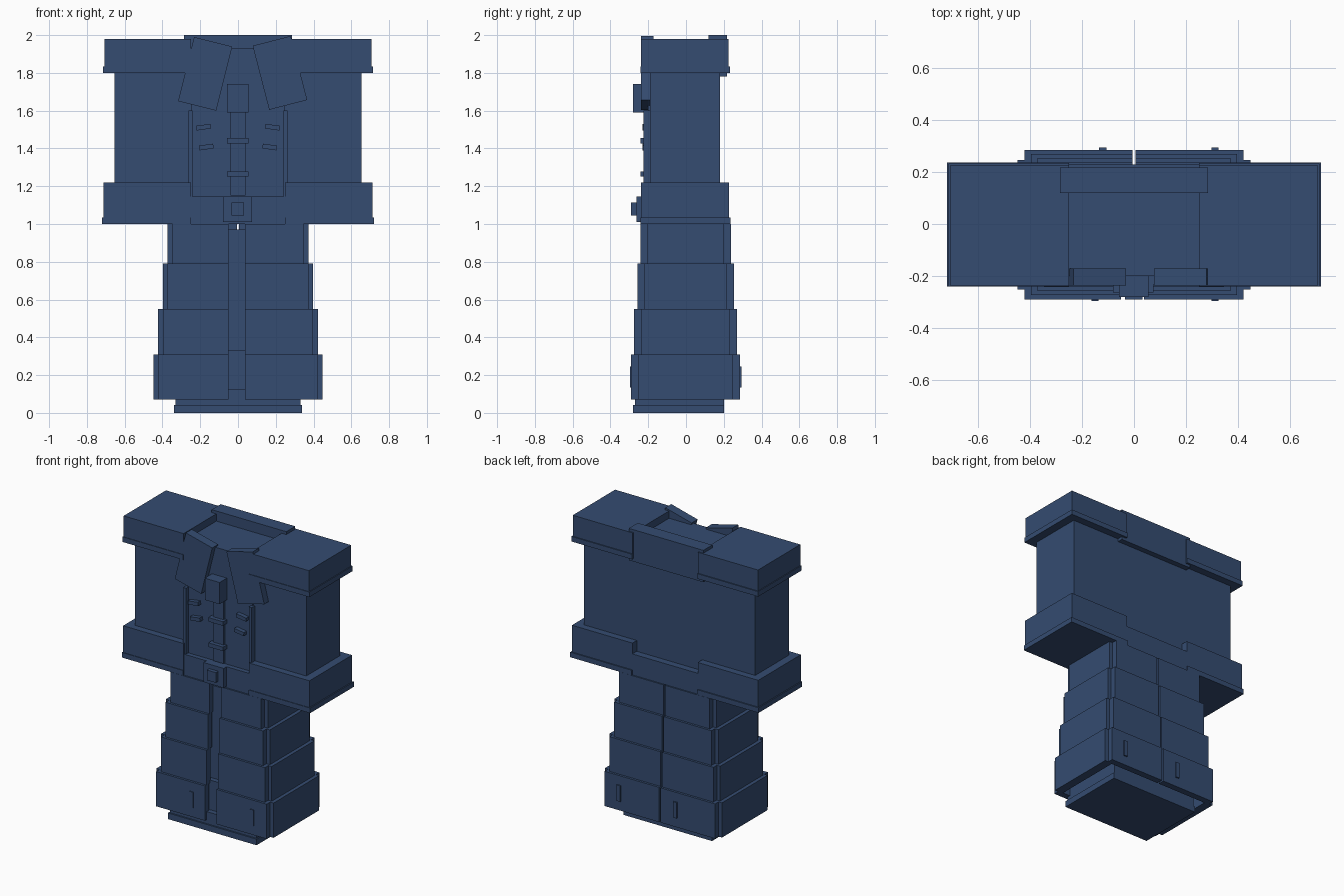
import bpy, math
from mathutils import Matrix, Vector
import bmesh

if "Cube" in bpy.data.objects:
    bpy.data.objects.remove(bpy.data.objects["Cube"], do_unlink=True)

navy = bpy.data.materials.new("navy_cloth")
COLOR = (0.035, 0.072, 0.165, 1)
navy.diffuse_color = COLOR
navy.use_nodes = True
bsdf = next(n for n in navy.node_tree.nodes if n.type == 'BSDF_PRINCIPLED')
bsdf.inputs["Base Color"].default_value = COLOR


def box(name, x, y, z, turn=0.0, lean=0.0):
    """Box from (min, max) ranges, turned about y and leaned about x at its centre."""
    ranges = [sorted(r) for r in (x, y, z)]
    size = [b - a for a, b in ranges]
    bm = bmesh.new()
    bmesh.ops.create_cube(bm, size=1, matrix=Matrix.Diagonal((*size, 1)))
    mesh = bpy.data.meshes.new(name)
    bm.to_mesh(mesh)
    bm.free()
    mesh.materials.append(navy)
    ob = bpy.data.objects.new(name, mesh)
    ob.location = Vector([(a + b) / 2 for a, b in ranges])
    ob.rotation_euler = (math.radians(lean), math.radians(turn), 0)
    bpy.context.collection.objects.link(ob)
    return ob


SIDES = (("left", 1), ("right", -1))

# Upper body
box("torso", (-0.25, 0.25), (-0.2, 0.18), (1.0, 1.93))
box("belt", (-0.25, 0.25), (-0.232, 0.228), (1.0, 1.145))
box("back_collar", (-0.285, 0.285), (0.12, 0.218), (1.78, 2.0))
for side, s in SIDES:
    box(side + "_sleeve", (s * 0.25, s * 0.655), (-0.19, 0.18), (1.1, 1.9))
    box(side + "_shoulder", (s * 0.25, s * 0.708), (-0.237, 0.225), (1.8, 1.98))
    box(side + "_shoulder_rim", (s * 0.25, s * 0.714), (-0.241, 0.232), (1.8, 1.835))
    box(side + "_cuff", (s * 0.25, s * 0.712), (-0.237, 0.228), (1.0, 1.22))
    box(side + "_cuff_rim", (s * 0.25, s * 0.72), (-0.241, 0.236), (1.0, 1.035))
    box(side + "_front_trim", (s * 0.24, s * 0.262), (-0.225, -0.18), (1.14, 1.6))
    # Small slanted chest creases
    box(side + "_upper_crease", (s * 0.145, s * 0.222), (-0.23, -0.19), (1.5, 1.525), turn=s * 8)
    box(side + "_lower_crease", (s * 0.13, s * 0.205), (-0.23, -0.19), (1.395, 1.42), turn=s * 8)

# Lapels, neck knot, button strip and buckle
box("right_lapel", (-0.278, -0.07), (-0.237, -0.172), (1.62, 1.97), turn=14)
box("left_lapel", (0.118, 0.326), (-0.237, -0.172), (1.625, 1.975), turn=-14.5)
box("neck_knot", (-0.058, 0.055), (-0.28, -0.19), (1.59, 1.74))
box("button_strip", (-0.04, 0.04), (-0.215, -0.19), (1.15, 1.6))
for i, z in enumerate((1.44, 1.265)):
    box(f"button_{i + 1}", (-0.058, 0.055), (-0.242, -0.2), (z - 0.014, z + 0.014))
box("buckle", (-0.08, 0.075), (-0.263, -0.22), (1.01, 1.145))
box("buckle_stud", (-0.035, 0.033), (-0.29, -0.25), (1.045, 1.115))

# Skirt tiers: paired front and back panels with narrower side panels
for i, z in enumerate((0.07, 0.31, 0.55, 0.79)):
    top = (0.31, 0.55, 0.79, 1.0)[i]
    grow = 0.025 * i
    out, px = 0.448 - grow, 0.422 - grow
    front, back = -0.29 + 0.016 * i, 0.285 - 0.016 * i
    t = 0.045
    for side, s in SIDES:
        near = 0.038 if s > 0 else 0.05
        box(f"{side}_front_panel_{i + 1}", (s * near, s * px), (front, front + t), (z, top))
        box(f"{side}_back_panel_{i + 1}", (s * 0.006, s * px), (back - t, back), (z, top))
        box(f"{side}_side_panel_{i + 1}", (s * (out - 0.06), s * out),
            (front + 0.038, back - 0.038), (z, top))

# Tags on the lowest tier
for i, x in enumerate((-0.15, 0.312)):
    box(f"front_tag_{i + 1}", (x - 0.014, x + 0.014), (-0.296, -0.28), (0.135, 0.245))
for i, x in enumerate((-0.12, 0.312)):
    box(f"back_tag_{i + 1}", (x - 0.014, x + 0.014), (0.275, 0.294), (0.135, 0.245))

# Inner body and base
box("inner_body", (-0.325, 0.325), (-0.2, 0.2), (0.04, 0.97))
box("shin", (-0.325, 0.325), (-0.235, 0.19), (0.04, 0.33))
box("boot", (-0.33, 0.33), (-0.27, 0.2), (0.04, 0.125))
box("sole", (-0.34, 0.338), (-0.28, 0.202), (0.0, 0.042))
